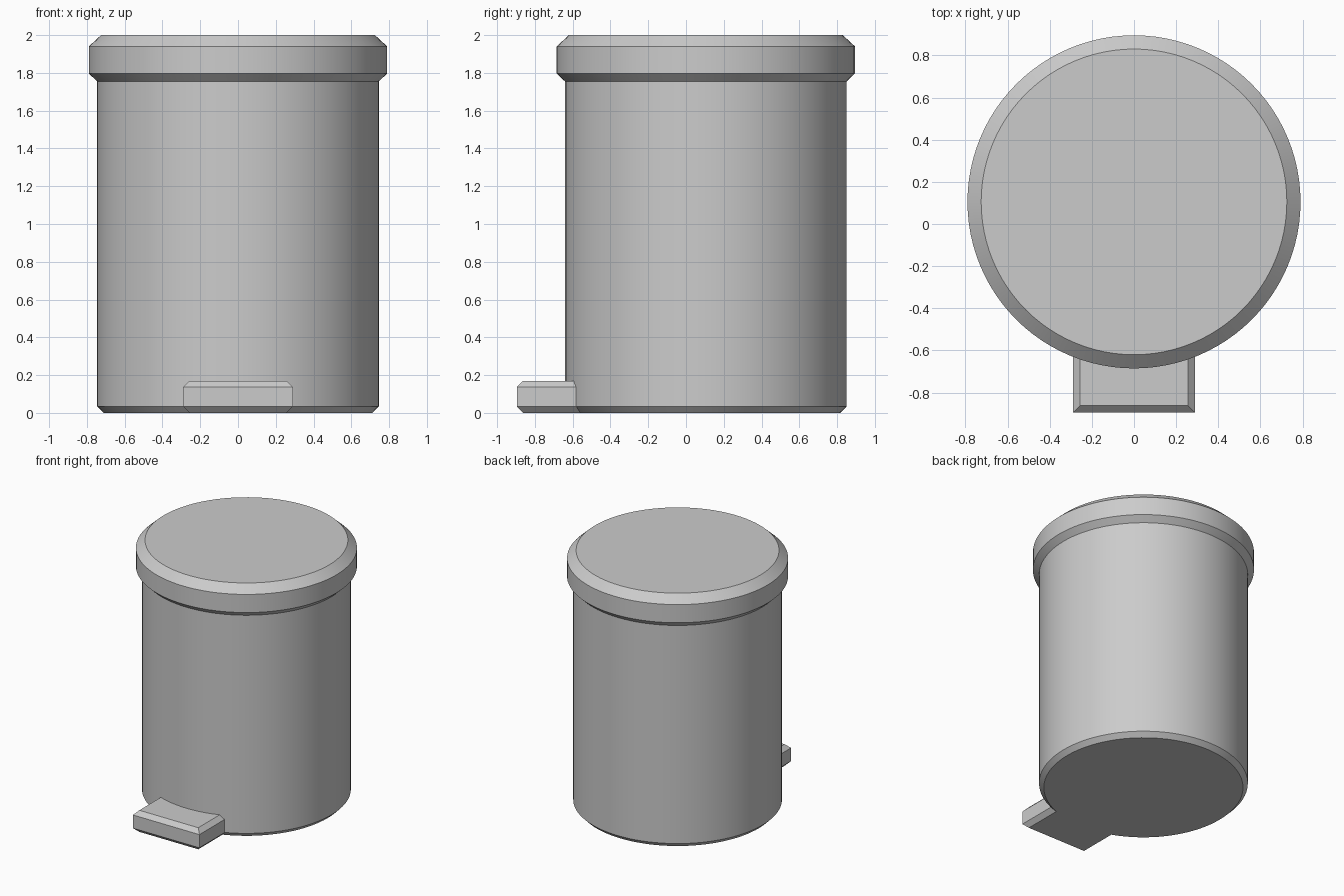
import bpy, bmesh, math

cube = bpy.data.objects.get("Cube")
if cube:
    bpy.data.objects.remove(cube, do_unlink=True)

CENTRE_Y = 0.105   # bin axis, set back to leave room for the pedal
SEGMENTS = 96

grey = bpy.data.materials.new("light grey")
grey.use_nodes = True
colour = (0.6, 0.6, 0.6, 1)
grey.diffuse_color = colour
grey.node_tree.nodes["Principled BSDF"].inputs["Base Color"].default_value = colour


def finish(name, bm):
    bmesh.ops.recalc_face_normals(bm, faces=bm.faces)
    mesh = bpy.data.meshes.new(name)
    bm.to_mesh(mesh)
    bm.free()
    mesh.materials.append(grey)
    obj = bpy.data.objects.new(name, mesh)
    bpy.context.collection.objects.link(obj)
    return obj


def lathe(name, profile):
    """Closed round part from (radius, height) points, bottom to top."""
    bm = bmesh.new()
    rings = []
    for radius, z in profile:
        ring = []
        for i in range(SEGMENTS):
            a = math.tau * i / SEGMENTS
            ring.append(bm.verts.new((radius * math.cos(a), CENTRE_Y + radius * math.sin(a), z)))
        rings.append(ring)
    for low, high in zip(rings, rings[1:]):
        for i in range(SEGMENTS):
            j = (i + 1) % SEGMENTS
            bm.faces.new((low[i], low[j], high[j], high[i]))
    bm.faces.new(rings[0])
    bm.faces.new(rings[-1])
    obj = finish(name, bm)
    bpy.ops.object.select_all(action='DESELECT')
    obj.select_set(True)
    bpy.context.view_layer.objects.active = obj
    bpy.ops.object.shade_smooth_by_angle(angle=math.radians(30))
    return obj


# Round body with a chamfered foot
lathe("bin_body", [(0.712, 0), (0.746, 0.035), (0.746, 1.76)])

# Overhanging lid with chamfers above and below
lathe("bin_lid", [(0.746, 1.755), (0.79, 1.797), (0.79, 1.94), (0.725, 2.0)])

# Foot pedal: block running into the body, top and bottom rims chamfered
width, height, front, back = 0.58, 0.17, -0.895, -0.45
bm = bmesh.new()
bmesh.ops.create_cube(bm, size=1)
bmesh.ops.scale(bm, verts=bm.verts, vec=(width, back - front, height))
bmesh.ops.translate(bm, verts=bm.verts, vec=(0, (front + back) / 2, height / 2))
rims = [e for e in bm.edges if abs(e.verts[0].co.z - e.verts[1].co.z) < 0.01]
bmesh.ops.bevel(bm, geom=rims, offset=0.033, segments=1, affect='EDGES')
finish("foot_pedal", bm)
